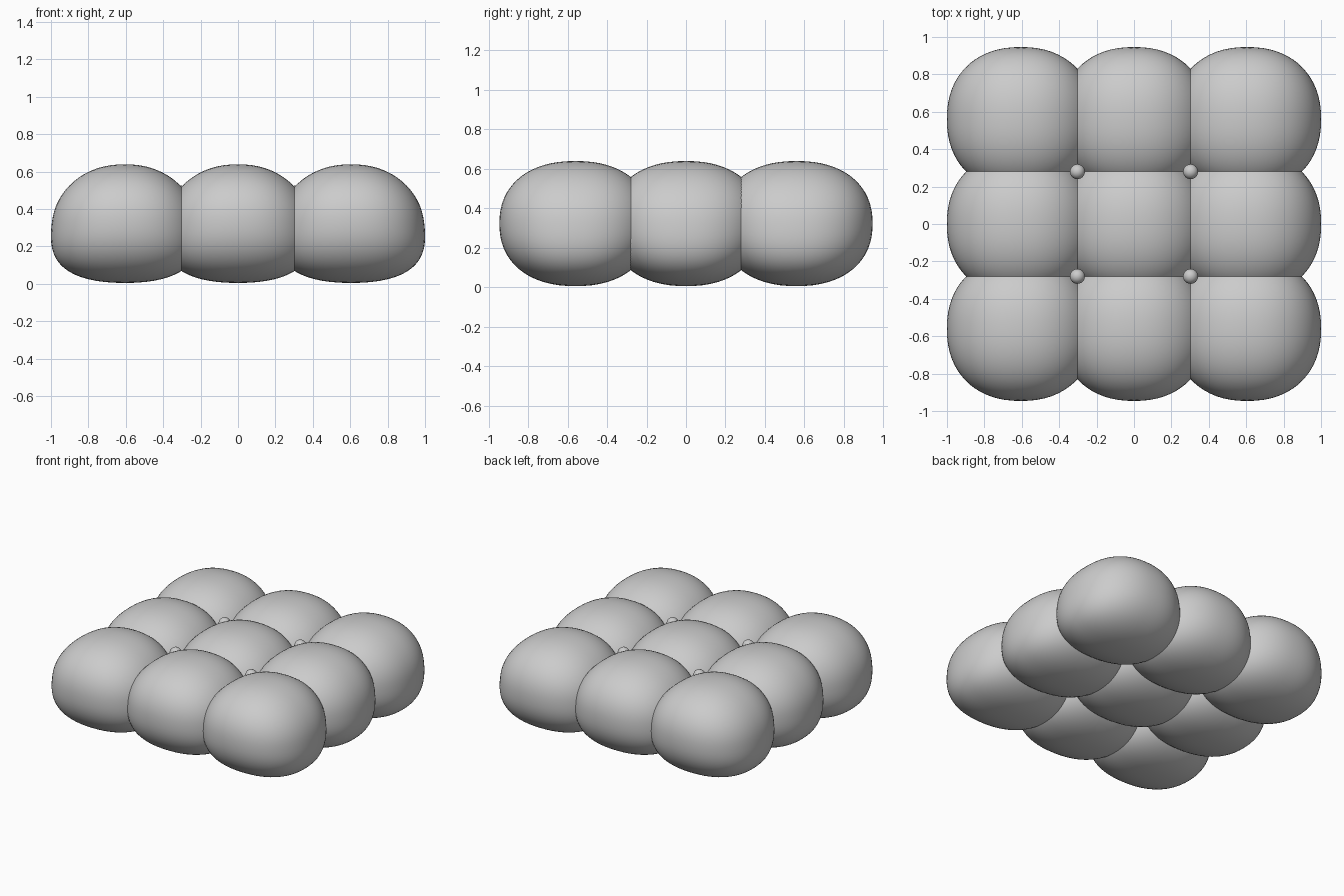
import bpy, bmesh

if "Cube" in bpy.data.objects:
    bpy.data.objects.remove(bpy.data.objects["Cube"])

N = 2.25                       # roundness of the puffs
RX, RY, RZ = 0.391, 0.386, 0.317
CX, CY, CZ = 0.605, 0.56, 0.322


def smooth_object(name, bm, loc):
    for f in bm.faces:
        f.smooth = True
    me = bpy.data.meshes.new(name)
    bm.to_mesh(me)
    bm.free()
    ob = bpy.data.objects.new(name, me)
    ob.location = loc
    bpy.context.collection.objects.link(ob)
    return ob


def puff(name, loc):
    # rounded box, wider and squarer at the bottom along x
    bm = bmesh.new()
    bmesh.ops.create_cube(bm, size=2)
    bmesh.ops.subdivide_edges(bm, edges=bm.edges[:], cuts=17, use_grid_fill=True)
    for v in bm.verts:
        r = sum(abs(c) ** N for c in v.co) ** (1 / N)
        x, y, t = v.co / r
        widen = 1 - 0.09 * t + (0.15 if t < 0 else -0.03) * t * t
        v.co = (x * widen * RX, y * RY, t * RZ)
    return smooth_object(name, bm, loc)


# three by three grid of cushion puffs
for i in (-1, 0, 1):
    for j in (-1, 0, 1):
        puff("cushion_puff", (i * CX, j * CY, CZ))

# tufting buttons where the seams cross
for sx in (-1, 1):
    for sy in (-1, 1):
        bm = bmesh.new()
        bmesh.ops.create_uvsphere(bm, u_segments=24, v_segments=12, radius=0.04)
        smooth_object("tuft_button", bm, (sx * CX / 2, sy * CY / 2, 0.485))
